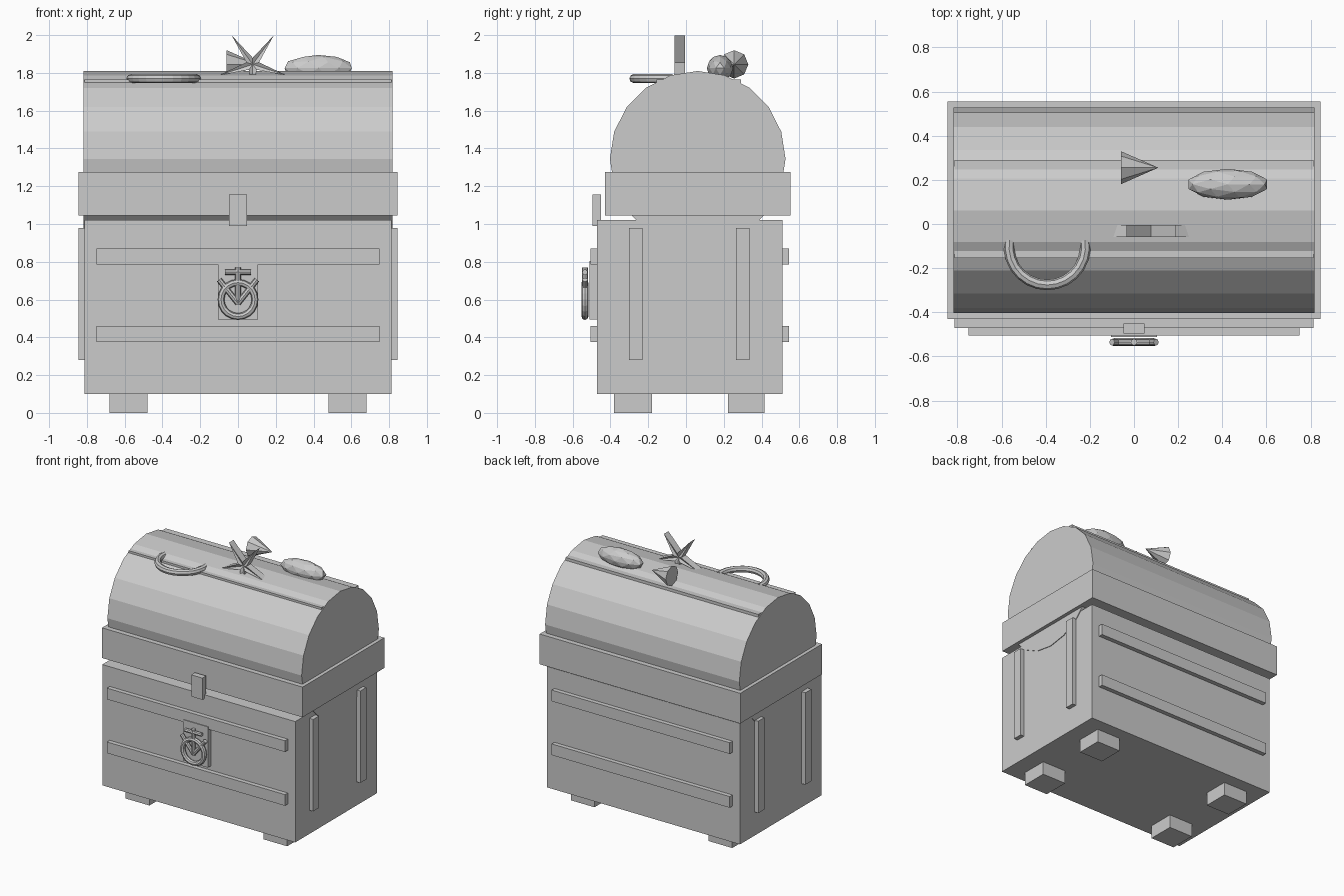
import bpy, bmesh
from math import sin, cos, pi, radians
from mathutils import Vector, Matrix

if "Cube" in bpy.data.objects:
    bpy.data.objects.remove(bpy.data.objects["Cube"])

GREY = (0.6, 0.6, 0.6, 1)
mat = bpy.data.materials.new("plain grey")
mat.use_nodes = True
mat.diffuse_color = GREY
mat.node_tree.nodes["Principled BSDF"].inputs["Base Color"].default_value = GREY


def finish(name, bm):
    bmesh.ops.recalc_face_normals(bm, faces=bm.faces)
    mesh = bpy.data.meshes.new(name)
    bm.to_mesh(mesh)
    bm.free()
    mesh.materials.append(mat)
    ob = bpy.data.objects.new(name, mesh)
    bpy.context.collection.objects.link(ob)
    return ob


def box(name, x, y, z):
    """Box from (min, max) pairs on each axis."""
    bm = bmesh.new()
    bmesh.ops.create_cube(bm, size=1)
    for v in bm.verts:
        v.co = [(lo + hi) / 2 + c * (hi - lo) for c, (lo, hi) in zip(v.co, (x, y, z))]
    return finish(name, bm)


def rod(name, a, b, r1, r2=None, sides=8):
    """Cylinder or cone between two points."""
    a, b = Vector(a), Vector(b)
    bm = bmesh.new()
    turn = (b - a).to_track_quat('Z', 'Y').to_matrix().to_4x4()
    bmesh.ops.create_cone(bm, cap_ends=True, segments=sides, radius1=r1,
                          radius2=r1 if r2 is None else r2, depth=(b - a).length,
                          matrix=Matrix.Translation((a + b) / 2) @ turn)
    return finish(name, bm)


def ring(name, centre, major, minor, start, end, steps, upright=False, sides=8):
    """Torus, whole or partial, lying flat or facing the front."""
    bm = bmesh.new()
    whole = end - start >= 360
    loops = []
    for i in range(steps if whole else steps + 1):
        t = radians(start + (end - start) * i / steps)
        loop = []
        for j in range(sides):
            p = 2 * pi * j / sides
            r, h = major + minor * cos(p), minor * sin(p)
            u, w = r * cos(t), r * sin(t)
            off = (u, h, w) if upright else (u, w, h)
            loop.append(bm.verts.new(Vector(centre) + Vector(off)))
        loops.append(loop)
    for a, b in zip(loops, loops[1:] + (loops[:1] if whole else [])):
        for j in range(sides):
            k = (j + 1) % sides
            bm.faces.new((a[j], a[k], b[k], b[j]))
    if not whole:
        bm.faces.new(loops[0])
        bm.faces.new(loops[-1])
    return finish(name, bm)


# Chest body, feet and straps
box("body", (-0.813, 0.813), (-0.472, 0.512), (0.1, 1.02))
for side, s in (("left", 1), ("right", -1)):
    x = sorted((s * 0.48, s * 0.68))
    box(f"front_{side}_foot", x, (-0.38, -0.18), (0, 0.1))
    box(f"back_{side}_foot", x, (0.222, 0.415), (0, 0.1))
    x = sorted((s * 0.8, s * 0.845))
    box(f"front_{side}_post", x, (-0.302, -0.23), (0.28, 0.98))
    box(f"back_{side}_post", x, (0.265, 0.337), (0.28, 0.98))
for level, z in (("lower", 0.375), ("upper", 0.785)):
    box(f"front_{level}_rail", (-0.75, 0.75), (-0.506, -0.46), (z, z + 0.085))
    box(f"back_{level}_rail", (-0.75, 0.75), (0.5, 0.545), (z, z + 0.085))

# Domed lid with rim and top band
box("lid_rim", (-0.845, 0.845), (-0.43, 0.554), (1.045, 1.275))
rod("lid_barrel", (-0.818, 0.062, 1.345), (0.818, 0.062, 1.345), 0.465, sides=20)
box("lid_band", (-0.812, 0.812), (-0.155, 0.29), (1.6, 1.766))

# Hasp, lock plate and knocker
box("hasp", (-0.047, 0.047), (-0.495, -0.45), (0.99, 1.155))
box("lock_plate", (-0.105, 0.105), (-0.512, -0.46), (0.495, 0.805))
KY = -0.535
ring("knocker_ring", (0, KY, 0.6), 0.09, 0.018, 0, 360, 20, upright=True)
rod("knocker_stem", (0, KY, 0.575), (0, KY, 0.77), 0.015)
rod("knocker_crossbar", (-0.07, KY, 0.745), (0.07, KY, 0.745), 0.015)
for side, s in (("left", 1), ("right", -1)):
    rod(f"knocker_{side}_prong", (0, KY, 0.58), (s * 0.1, KY, 0.705), 0.015)

# Horseshoe-shaped handle on the roof
ring("curved_handle", (-0.393, -0.103, 1.77), 0.173, 0.024, 170, 370, 14)

# Five-pointed star with dented faces
bm = bmesh.new()
layers = []
for y, dent in ((-0.06, 0.015), (-0.005, -0.015)):
    rim = []
    for i in range(10):
        a = radians(54 + 36 * i)
        r = 0.035 if i % 2 else 0.19
        rim.append(bm.verts.new((0.078 + r * cos(a), y, 1.845 + r * sin(a))))
    hub = bm.verts.new((0.078, y + dent, 1.845))
    for i in range(10):
        bm.faces.new((hub, rim[i], rim[(i + 1) % 10]))
    layers.append(rim)
for i in range(10):
    k = (i + 1) % 10
    bm.faces.new((layers[0][i], layers[0][k], layers[1][k], layers[1][i]))
finish("star", bm)

# Cone shell and faceted pebble
rod("cone_shell", (-0.06, 0.255, 1.845), (0.11, 0.255, 1.845), 0.075, 0)
bm = bmesh.new()
bmesh.ops.create_icosphere(bm, subdivisions=2, radius=1)
bmesh.ops.scale(bm, vec=(0.187, 0.07, 0.07), verts=bm.verts)
bmesh.ops.translate(bm, vec=(0.425, 0.18, 1.825), verts=bm.verts)
finish("pebble", bm)
